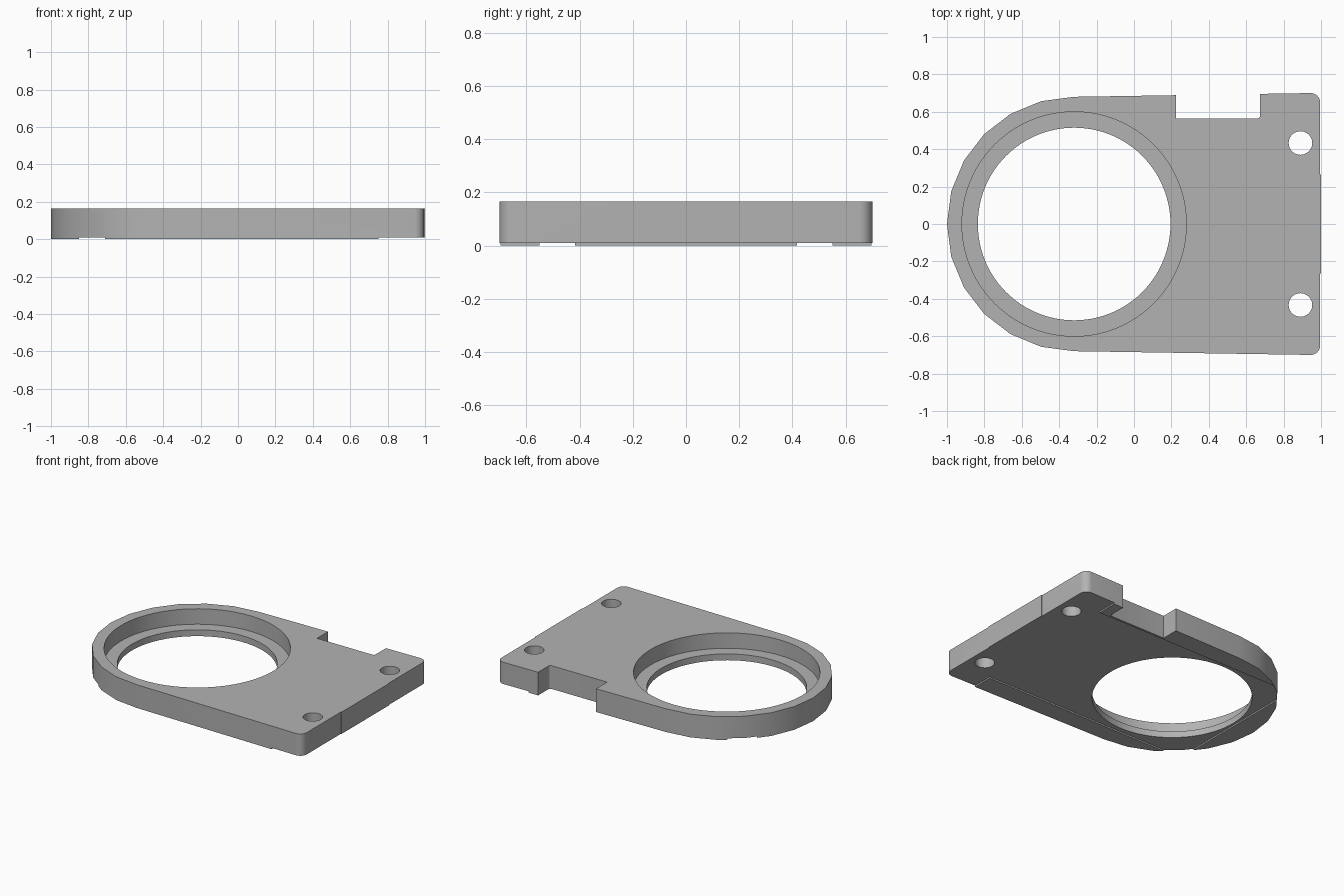
import bpy
import bmesh
from math import sin, cos, pi, radians

default = bpy.data.objects.get("Cube")
if default:
    bpy.data.objects.remove(default, do_unlink=True)

TOP = 0.165        # plate top
PAD = 0.01         # height of the raised pads underneath
LEDGE = 0.055      # height of the ledge in the large bore
RING_X = -0.32     # centre of the large bore
END_R = 0.68       # radius of the rounded end

grey = bpy.data.materials.new("plain grey")
grey.use_nodes = True
colour = (0.45, 0.45, 0.45, 1)
grey.diffuse_color = colour
grey.node_tree.nodes["Principled BSDF"].inputs["Base Color"].default_value = colour


def arc(cx, cy, r, start, end, steps):
    """Points along an arc, angles in degrees."""
    angles = [radians(start + (end - start) * i / steps) for i in range(steps + 1)]
    return [(cx + r * cos(a), cy + r * sin(a)) for a in angles]


def prism(name, outline, z0, z1):
    """Extrude a counter-clockwise outline from z0 to z1."""
    bm = bmesh.new()
    face = bm.faces.new([bm.verts.new((x, y, z0)) for x, y in outline])
    new = bmesh.ops.extrude_face_region(bm, geom=[face])["geom"]
    for v in new:
        if isinstance(v, bmesh.types.BMVert):
            v.co.z = z1
    bmesh.ops.recalc_face_normals(bm, faces=bm.faces)
    mesh = bpy.data.meshes.new(name)
    bm.to_mesh(mesh)
    bm.free()
    mesh.materials.append(grey)
    obj = bpy.data.objects.new(name, mesh)
    bpy.context.collection.objects.link(obj)
    return obj


def box(x0, x1, y0, y1):
    return [(x0, y0), (x1, y0), (x1, y1), (x0, y1)]


def circle(cx, cy, r, sides):
    return arc(cx, cy, r, 0, 360, sides)[:-1]


# Plate outline: faceted round end, slightly flared sides, rounded corners
side_x, corner_r, half_w, step_y = 0.995, 0.05, 0.70, 0.265
corner_c = (side_x - corner_r, half_w - corner_r)
outline = [(side_x, -step_y), (1, -step_y), (1, step_y), (side_x, step_y)]
outline += arc(*corner_c, corner_r, 0, 90, 8)
outline += arc(RING_X, 0, END_R, 90, 270, 12)
outline += arc(corner_c[0], -corner_c[1], corner_r, -90, 0, 8)
plate = prism("mounting_plate", outline, 0, TOP)

# Notch in the back edge, with one small rounded inner corner
notch = [(0.225, 0.565)] + arc(0.66, 0.58, 0.015, -90, 0, 4) + [(0.675, 1), (0.225, 1)]

# Openings and the recesses that leave thin pads on the underside
cutters = [
    prism("bore_cutter", circle(RING_X, 0, 0.515, 96), -1, 1),
    prism("counterbore_cutter", circle(RING_X, 0, 0.6, 96), LEDGE, 1),
    prism("notch_cutter", notch, -1, 1),
    prism("underside_cutter", box(-0.85, 2, -0.55, 0.55), -1, PAD),
    prism("end_underside_cutter", box(0.75, 2, -2, 2), -1, PAD),
]
for side in (-1, 1):
    cutters.append(prism("screw_hole_cutter", circle(0.89, side * 0.433, 0.063, 40), -1, 1))

bpy.context.view_layer.objects.active = plate
for cutter in cutters:
    cutter.hide_render = True
    mod = plate.modifiers.new(cutter.name, "BOOLEAN")
    mod.operation = "DIFFERENCE"
    mod.solver = "EXACT"
    mod.object = cutter
    bpy.ops.object.modifier_apply(modifier=mod.name)
    bpy.data.objects.remove(cutter, do_unlink=True)

# Smooth curved walls, crisp edges
bpy.ops.object.select_all(action="DESELECT")
plate.select_set(True)
bpy.ops.object.shade_smooth_by_angle(angle=radians(30))
